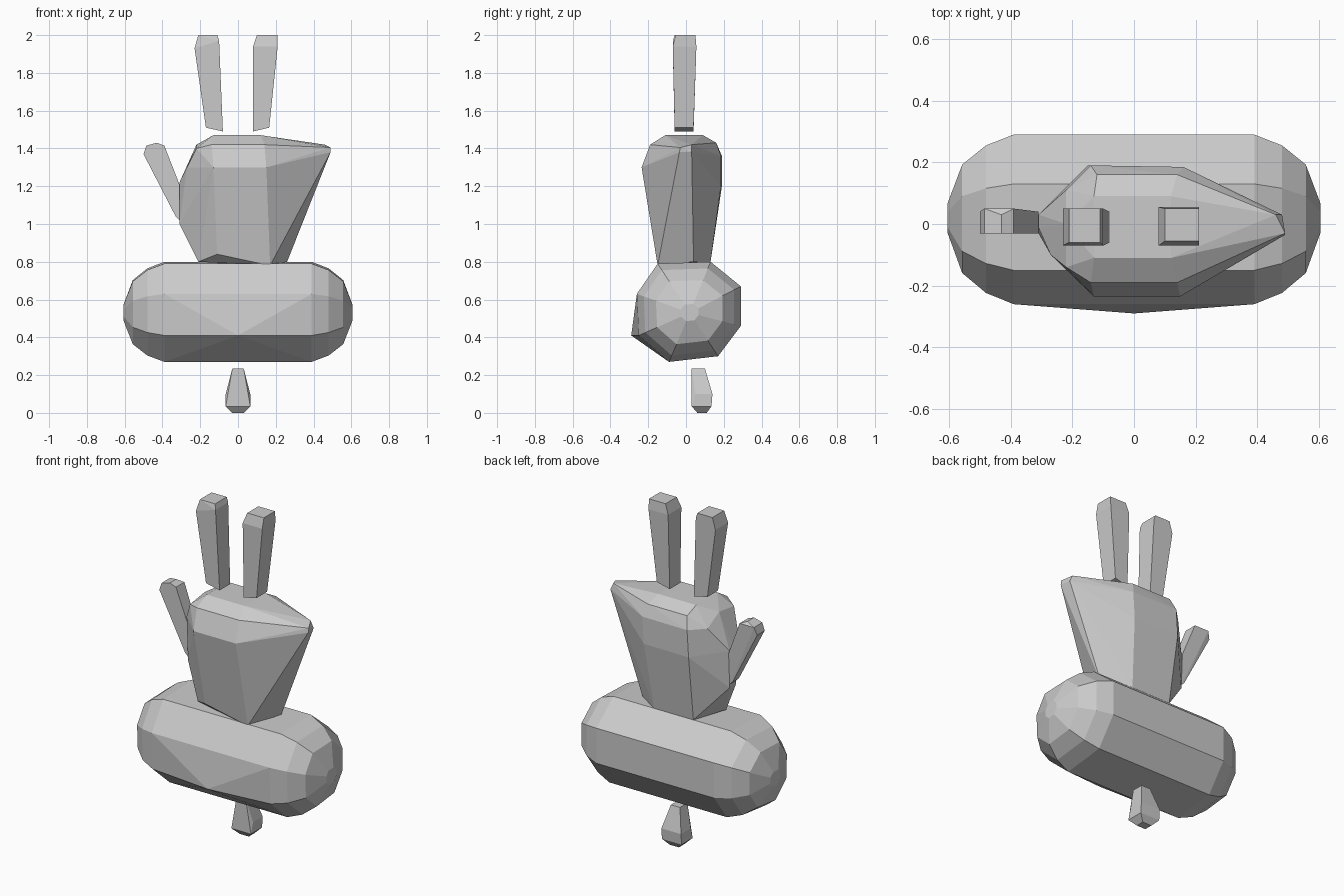
import bpy, bmesh, math


def hull(name, points):
    """Flat-shaded convex solid through the given points."""
    bm = bmesh.new()
    for p in points:
        bm.verts.new(p)
    res = bmesh.ops.convex_hull(bm, input=bm.verts[:])
    junk = {g for g in res["geom_interior"] + res["geom_unused"]
            if isinstance(g, bmesh.types.BMVert)}
    bmesh.ops.delete(bm, geom=list(junk), context='VERTS')
    bmesh.ops.dissolve_limit(bm, angle_limit=math.radians(2),
                             verts=bm.verts[:], edges=bm.edges[:])
    bmesh.ops.recalc_face_normals(bm, faces=bm.faces[:])
    mesh = bpy.data.meshes.new(name)
    bm.to_mesh(mesh)
    bm.free()
    obj = bpy.data.objects.new(name, mesh)
    bpy.context.collection.objects.link(obj)
    return obj


def slab(x0, x1, y0, y1, z0, z1=None):
    """Four-point ring; z0 on the x0 side, z1 on the x1 side."""
    z1 = z0 if z1 is None else z1
    return [(x0, y0, z0), (x0, y1, z0), (x1, y0, z1), (x1, y1, z1)]


# Body: eight-sided section lofted along x into a rounded capsule
section = [(-0.15, 0.79), (0.13, 0.80), (0.29, 0.67), (0.29, 0.46),
           (0.17, 0.30), (-0.09, 0.27), (-0.25, 0.41), (-0.26, 0.63)]
cy, cz = 0.02, 0.53
body = [(0, -0.29, 0.41)]
for x, s in [(0.39, 1.0), (0.48, 0.87), (0.557, 0.64), (0.605, 0.17)]:
    for side in (-1, 1):
        body += [(side * x, cy + (y - cy) * s, cz + (z - cz) * s)
                 for y, z in section]
hull("body", body)

# Head: tapered block with a pointed snout towards +x
head = [
    # underside
    (-0.11, -0.155, 0.84), (0.17, -0.15, 0.78), (0.26, 0.04, 0.80),
    (0.12, 0.13, 0.80), (-0.14, 0.13, 0.80), (-0.21, -0.08, 0.80),
    # left side
    (-0.31, -0.03, 1.0), (-0.31, 0.03, 1.0), (-0.31, -0.01, 1.22),
    (-0.31, 0.03, 1.22), (-0.27, -0.10, 1.30), (-0.22, 0.11, 1.36),
    (-0.22, -0.14, 1.40),
    # widest ring
    (-0.13, -0.235, 1.30), (0.15, -0.235, 1.30),
    (-0.15, 0.19, 1.20), (0.15, 0.185, 1.20),
    (-0.14, 0.19, 1.36), (0.16, 0.185, 1.36),
    # shoulders and crown
    (-0.14, -0.19, 1.42), (0.14, -0.19, 1.42),
    (-0.12, 0.16, 1.43), (0.14, 0.16, 1.43),
    (-0.22, 0.0, 1.42),
    (-0.13, -0.11, 1.47), (0.12, -0.11, 1.47),
    (-0.13, 0.09, 1.47), (0.12, 0.09, 1.47),
    # snout tip
    (0.49, -0.035, 1.38), (0.48, 0.03, 1.38),
    (0.49, -0.03, 1.405), (0.46, 0.03, 1.42)]
hull("head", head)

# Ears
hull("ear_left", slab(-0.17, -0.08, -0.06, 0.04, 1.51, 1.49)
     + slab(-0.23, -0.10, -0.07, 0.05, 1.93, 1.97)
     + slab(-0.21, -0.11, -0.06, 0.05, 2.0))
hull("ear_right", slab(0.08, 0.165, -0.06, 0.04, 1.49, 1.51)
     + slab(0.08, 0.21, -0.07, 0.055, 1.94)
     + slab(0.10, 0.21, -0.055, 0.05, 2.0))

# Side fin
hull("side_fin", slab(-0.33, -0.31, -0.03, 0.03, 1.04, 1.02)
     + slab(-0.50, -0.31, -0.03, 0.04, 1.37, 1.21)
     + slab(-0.485, -0.39, -0.03, 0.05, 1.415, 1.415)
     + [(-0.43, -0.03, 1.43), (-0.43, 0.03, 1.43)])

# Foot
hull("foot", slab(-0.03, 0.03, 0.03, 0.10, 0.235)
     + slab(-0.065, 0.065, 0.05, 0.14, 0.10)
     + slab(-0.065, 0.065, 0.03, 0.135, 0.035)
     + slab(-0.03, 0.03, 0.06, 0.11, 0.0))
